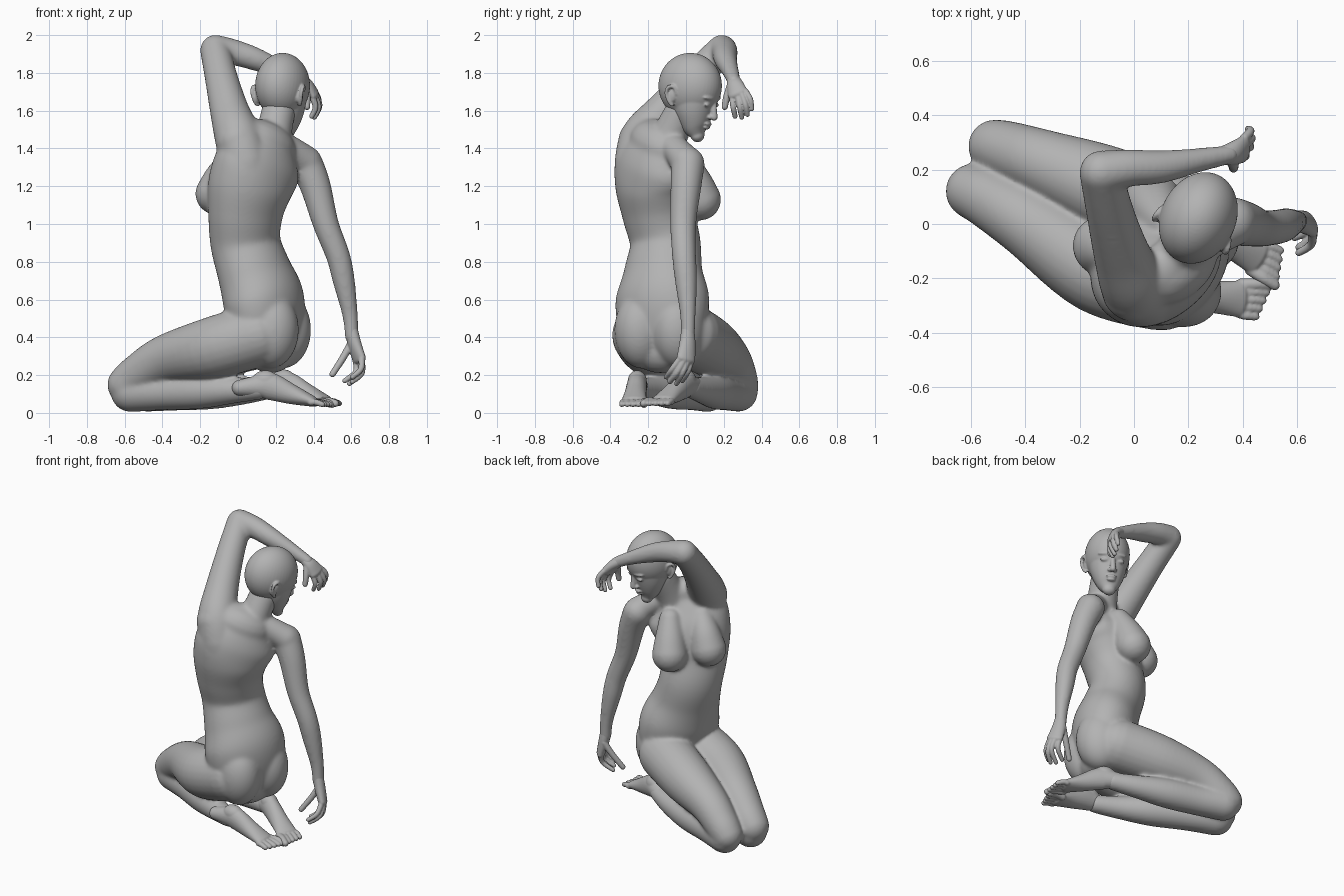
import bpy, bmesh, math
from mathutils import Vector, Matrix

cube = bpy.data.objects.get("Cube")
if cube:
    bpy.data.objects.remove(cube, do_unlink=True)

clay = bpy.data.materials.new("grey_clay")
clay.use_nodes = True
GREY = (0.45, 0.45, 0.45, 1)
clay.diffuse_color = GREY
bsdf = clay.node_tree.nodes["Principled BSDF"]
bsdf.inputs["Base Color"].default_value = GREY
bsdf.inputs["Roughness"].default_value = 0.7


def blob(bm, centre, radii, yaw=0):
    """Ellipsoid turned about z."""
    m = (Matrix.Translation(centre) @ Matrix.Rotation(math.radians(yaw), 4, 'Z')
         @ Matrix.Diagonal((*radii, 1)))
    bmesh.ops.create_uvsphere(bm, u_segments=48, v_segments=32, radius=1, matrix=m)


def tube(bm, points, angle=0, steps=6, seg=24):
    """Round-ended smooth tube; point = x, y, z, half width, half depth, side angle."""
    pts = []
    for p in points:
        p = list(p)
        if len(p) == 4:
            p.append(p[3])
        if len(p) == 5:
            p.append(angle)
        pts.append(p)
    ext = [pts[0]] + pts + [pts[-1]]
    path = []
    for i in range(1, len(ext) - 2):
        for s in range(steps):
            t = s / steps
            path.append([0.5 * (2 * b + (c - a) * t + (2 * a - 5 * b + 4 * c - d) * t * t
                                + (3 * b - a - 3 * c + d) * t ** 3)
                         for a, b, c, d in zip(*ext[i - 1:i + 3])])
    path.append(pts[-1])
    pos = [Vector(p[:3]) for p in path]
    n = len(path)
    tan = [(pos[min(i + 1, n - 1)] - pos[max(i - 1, 0)]).normalized() for i in range(n)]
    caps = [math.radians(a) for a in (80, 60, 40, 20)]
    rings = [(0, -math.sin(a), math.cos(a)) for a in caps]
    rings += [(i, 0, 1) for i in range(n)]
    rings += [(n - 1, math.sin(a), math.cos(a)) for a in reversed(caps)]
    loops = []
    for i, off, scale in rings:
        w, h, ang = path[i][3:]
        a = math.radians(ang)
        side = Vector((math.cos(a), math.sin(a), 0))
        side = (side - tan[i] * side.dot(tan[i])).normalized()
        up = tan[i].cross(side)
        c = pos[i] + tan[i] * off * min(w, h)
        loops.append([bm.verts.new(c + side * w * scale * math.cos(k * math.tau / seg)
                                   + up * h * scale * math.sin(k * math.tau / seg))
                      for k in range(seg)])
    for lo, hi in zip(loops, loops[1:]):
        for k in range(seg):
            j = (k + 1) % seg
            bm.faces.new((lo[k], lo[j], hi[j], hi[k]))
    bm.faces.new(loops[0][::-1])
    bm.faces.new(loops[-1])


def finish(bm, name, voxel, smooth, matrix=None):
    """Fuse the overlapping forms into one soft skin."""
    if matrix:
        bm.transform(matrix)
    bmesh.ops.recalc_face_normals(bm, faces=bm.faces)
    mesh = bpy.data.meshes.new(name)
    bm.to_mesh(mesh)
    bm.free()
    mesh.materials.append(clay)
    for p in mesh.polygons:
        p.use_smooth = True
    ob = bpy.data.objects.new(name, mesh)
    bpy.context.collection.objects.link(ob)
    r = ob.modifiers.new("fuse", 'REMESH')
    r.mode = 'VOXEL'
    r.voxel_size = voxel
    r.use_smooth_shade = True
    s = ob.modifiers.new("soften", 'SMOOTH')
    s.factor = 0.5
    s.iterations = smooth


# Torso, twisting from pelvis to chest
bm = bmesh.new()
tube(bm, [(.17, -.14, .33, .17, .12, 61), (.16, -.13, .44, .24, .17, 61),
          (.135, -.125, .60, .26, .20, 61), (.085, -.12, .75, .218, .185, 55),
          (.04, -.11, .90, .197, .175, 46), (.04, -.145, 1.05, .208, .18, 38),
          (.065, -.165, 1.20, .238, .195, 33), (.11, -.17, 1.32, .25, .17, 33),
          (.15, -.16, 1.42, .18, .12, 33)], seg=48)
for c in ((.235, -.04, .44), (.17, -.235, .44)):          # seat
    blob(bm, c, (.155, .14, .205), -29)
# Bust, sloping out from the upper chest
tube(bm, [(-.03, -.13, 1.34, .07), (-.08, -.095, 1.25, .095), (-.115, -.08, 1.16, .112)])
tube(bm, [(.12, .0, 1.33, .07), (.09, .045, 1.22, .095), (.07, .075, 1.13, .112)])
# Neck and shoulder slopes
tube(bm, [(.17, -.13, 1.36, .11), (.19, -.08, 1.48, .095), (.215, -.02, 1.6, .09)])
tube(bm, [(.19, -.08, 1.48, .07), (.09, -.18, 1.46, .10), (.0, -.24, 1.44, .12)], 90)
tube(bm, [(.19, -.10, 1.44, .075), (.28, -.05, 1.39, .075), (.36, .0, 1.33, .085)], 90)
# Thighs and shins, folded under
tube(bm, [(.10, -.225, .41, .168), (-.13, -.165, .345, .165), (-.38, .0, .285, .13),
          (-.53, .09, .20, .11), (-.59, .12, .15, .103)], 60)
tube(bm, [(-.57, .115, .108, .104), (-.40, .03, .11, .096), (-.20, -.08, .115, .094),
          (-.03, -.18, .12, .072), (.11, -.25, .125, .056)], 60)
tube(bm, [(.14, .02, .41, .168), (-.10, .13, .345, .158), (-.33, .222, .275, .125),
          (-.46, .27, .185, .108), (-.51, .285, .135, .1)], 70)
tube(bm, [(-.49, .28, .106, .1), (-.33, .22, .106, .094), (-.13, .155, .112, .092),
          (.05, .09, .12, .072), (.19, .025, .135, .056)], 70)
# Lowered arm
tube(bm, [(.36, .01, 1.32, .09), (.41, .0, 1.20, .082), (.465, -.015, 1.0, .069),
          (.53, -.01, .83, .064), (.56, .0, .70, .059), (.593, .01, .52, .042),
          (.603, .01, .40, .037)])
# Raised arm, folded over the head
tube(bm, [(.04, -.25, 1.32, .13), (.0, -.22, 1.46, .125), (-.045, -.11, 1.60, .104),
          (-.09, .05, 1.78, .087), (-.12, .19, 1.92, .081)])
tube(bm, [(-.12, .19, 1.923, .08), (-.02, .205, 1.908, .069), (.10, .21, 1.87, .061),
          (.24, .235, 1.81, .045), (.35, .255, 1.755, .036)], 90)
finish(bm, "body", 0.009, 22)

# Head, built facing +y, then turned and bowed
bm = bmesh.new()
blob(bm, (0, 0, .01), (.138, .174, .174))
tube(bm, [(0, .105, -.235, .042, .036), (0, .082, -.195, .074, .07),
          (0, .055, -.12, .106, .107), (0, .025, -.03, .122, .14),
          (0, .0, .03, .125, .15)], seg=48)
tube(bm, [(0, .156, -.035, .013), (0, .166, -.08, .016), (0, .176, -.118, .019)])  # nose
blob(bm, (0, .148, -.160), (.034, .018, .011))                                     # lips
blob(bm, (0, .145, -.180), (.028, .018, .012))
for s in (-1, 1):
    blob(bm, (s * .016, .160, -.122), (.015, .014, .012))          # nostril
    blob(bm, (s * .050, .146, -.058), (.028, .014, .012))          # eyelid
    blob(bm, (s * .050, .145, -.020), (.044, .020, .012), s * -18)  # brow
    blob(bm, (s * .122, -.035, -.05), (.018, .028, .044))          # ear
    tube(bm, [(s * .130, -.010, -.035, .009), (s * .138, -.025, -.004, .010),
              (s * .146, -.055, -.010, .010), (s * .144, -.062, -.045, .010),
              (s * .134, -.040, -.085, .010), (s * .124, -.022, -.100, .010)], seg=12)
finish(bm, "head", 0.005, 8, Matrix.Translation((.235, .02, 1.722))
       @ Matrix.Rotation(math.radians(-25), 4, 'Z') @ Matrix.Rotation(math.radians(-14), 4, 'X'))


def hand(name, palm, fingers, angle):
    bm = bmesh.new()
    tube(bm, palm, angle)
    for i, f in enumerate(fingers):
        r = .021 if i == 0 else .0175
        tube(bm, [(*p, r - .002 * k) for k, p in enumerate(f)], angle, seg=14)
    finish(bm, name, 0.004, 5)


# Hands: thumb first
hand("lowered_hand",
     [(.60, .01, .45, .034, .032), (.615, .008, .37, .045, .034), (.642, 0, .285, .054, .028)],
     [[(.60, .03, .37), (.555, .005, .29), (.50, -.03, .205)],
      [(.62, .03, .29), (.625, .01, .22), (.565, -.02, .17)],
      [(.645, .01, .28), (.65, -.02, .21), (.59, -.05, .155)],
      [(.655, -.01, .28), (.655, -.05, .21), (.605, -.085, .165)],
      [(.655, -.03, .29), (.65, -.075, .23), (.605, -.105, .19)]], -60)
hand("raised_hand",
     [(.32, .250, 1.77, .033, .032), (.365, .26, 1.735, .045, .033), (.40, .275, 1.69, .054, .027)],
     [[(.355, .235, 1.73), (.365, .215, 1.67), (.365, .205, 1.62)],
      [(.39, .245, 1.68), (.41, .25, 1.62), (.39, .26, 1.57)],
      [(.405, .275, 1.68), (.427, .285, 1.62), (.405, .295, 1.565)],
      [(.41, .295, 1.69), (.432, .315, 1.63), (.415, .325, 1.58)],
      [(.405, .315, 1.70), (.427, .34, 1.66), (.42, .348, 1.61)]], 72)


def foot(name, ankle, yaw, inner):
    """Foot lying on its instep, sole up, built along +x; inner = big toe side."""
    bm = bmesh.new()
    tube(bm, [(-.09, 0, -.003, .045, .043), (.0, 0, .005, .052, .058), (.07, 0, .005, .054, .072),
              (.18, 0, -.035, .058, .054), (.29, 0, -.072, .068, .030)], 90)
    blob(bm, (.045, 0, .035), (.07, .05, .055))                   # heel
    for i in range(5):                                            # toes
        y = inner * (.054 - .027 * i)
        end = .395 - .011 * i
        r = .022 if i == 0 else .017
        tube(bm, [(.29, y, -.08, r), (.345 - .008 * i, y * 1.08, -.078, r),
                  (end, y * 1.12, -.09, r * .9)], 90, seg=14)
    finish(bm, name, 0.005, 6, Matrix.Translation(ankle)
           @ Matrix.Rotation(math.radians(yaw), 4, 'Z'))


foot("left_foot", (.10, -.255, .135), -4, 1)
foot("right_foot", (.20, .02, .14), -29, -1)
